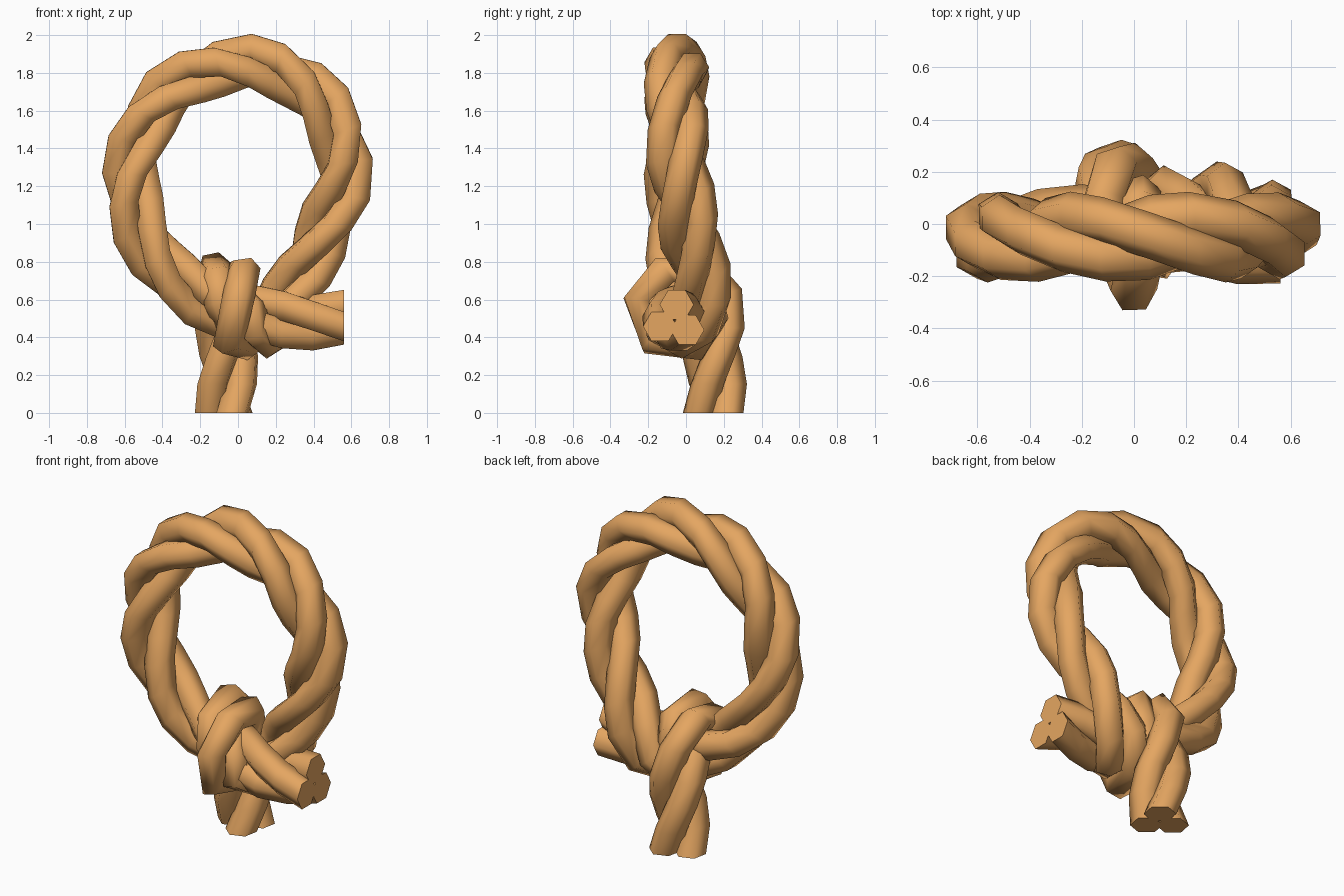
import bpy, bmesh, math
from mathutils import Vector, Quaternion

if "Cube" in bpy.data.objects:
    bpy.data.objects.remove(bpy.data.objects["Cube"])

# Rope centreline: cut end -> through knot -> loop -> wrap -> standing end
PATH = [Vector(p) for p in [
    (0.56, -0.06, 0.49), (0.40, -0.06, 0.49), (0.2, -0.05, 0.50), (0, -0.02, 0.53),
    (-0.22, -0.02, 0.62), (-0.42, -0.04, 0.80), (-0.54, -0.05, 1.05), (-0.56, -0.05, 1.32),
    (-0.44, -0.05, 1.62), (-0.20, -0.05, 1.80), (0.06, -0.05, 1.845), (0.32, -0.05, 1.76),
    (0.51, -0.05, 1.53), (0.56, -0.03, 1.25), (0.46, 0.02, 0.97), (0.33, 0.07, 0.72),
    (0.20, 0.08, 0.51), (0.08, 0.00, 0.41), (0.0, -0.12, 0.43), (-0.01, -0.17, 0.58),
    (-0.03, -0.07, 0.71), (-0.06, 0.06, 0.72), (-0.06, 0.145, 0.56), (-0.06, 0.15, 0.3),
    (-0.06, 0.15, 0.0)]]
STRAND_R, OFFSET, SIDES, STEP, FINE, WRAP = 0.09, 0.084, 6, 0.16, 24, 19


def turns(s):
    """Strand twist in turns: looser near the cut end, tighter after it."""
    return 0.02 + min(s, 1.45) / 1.48 + max(s - 1.45, 0) / 1.30


def catmull(pts):
    p = [2 * pts[0] - pts[1]] + pts + [2 * pts[-1] - pts[-2]]
    out = []
    for a, b, c, d in zip(p, p[1:], p[2:], p[3:]):
        for i in range(FINE):
            t = i / FINE
            out.append(0.5 * (2 * b + (c - a) * t + (2 * a - 5 * b + 4 * c - d) * t * t
                              + (3 * b - a - 3 * c + d) * t ** 3))
    return out + [pts[-1]]


# Dense curve with a twist-free frame, then evenly spaced stations
dense = catmull(PATH)
tans = [(dense[min(i + 1, len(dense) - 1)] - dense[max(i - 1, 0)]).normalized()
        for i in range(len(dense))]
tans[0], tans[-1] = Vector((-1, 0, 0)), Vector((0, 0, -1))
norms, dist = [Vector((0, 0, 1))], [0.0]
for i in range(1, len(dense)):
    norms.append(tans[i - 1].rotation_difference(tans[i]) @ norms[-1])
    dist.append(dist[-1] + (dense[i] - dense[i - 1]).length)

# One station sits exactly on the front of the wrap
mid, end = dist[WRAP * FINE], dist[-1]
n1, n2 = round(mid / STEP), round((end - mid) / STEP)
marks = [mid * k / n1 for k in range(n1)] + [mid + (end - mid) * k / n2 for k in range(n2 + 1)]
stations = []
for s in marks:
    i = min(range(len(dist)), key=lambda j: abs(dist[j] - s))
    stations.append((dense[i], tans[i], norms[i], dist[i]))

mat = bpy.data.materials.new("rope_tan")
mat.diffuse_color = (0.78, 0.38, 0.12, 1)
mat.use_nodes = True
mat.node_tree.nodes["Principled BSDF"].inputs["Base Color"].default_value = mat.diffuse_color


def make_strand(index):
    bm = bmesh.new()
    rings = []
    for pos, tan, nor, s in stations:
        out = Quaternion(tan, math.tau * (turns(s) + index / 3)) @ nor
        rings.append([bm.verts.new(pos + out * OFFSET
                      + (Quaternion(tan, math.tau * (j + 0.5) / SIDES) @ nor) * STRAND_R)
                      for j in range(SIDES)])
    for r0, r1 in zip(rings, rings[1:]):
        for j in range(SIDES):
            k = (j + 1) % SIDES
            bm.faces.new((r0[j], r0[k], r1[k], r1[j])).smooth = True
    # flat cut ends
    bm.faces.new(rings[0][::-1])
    bm.faces.new(rings[-1])
    bmesh.ops.recalc_face_normals(bm, faces=bm.faces)
    me = bpy.data.meshes.new(f"rope_strand_{index + 1}")
    bm.to_mesh(me)
    bm.free()
    me.materials.append(mat)
    bpy.context.collection.objects.link(bpy.data.objects.new(me.name, me))


for n in range(3):
    make_strand(n)
